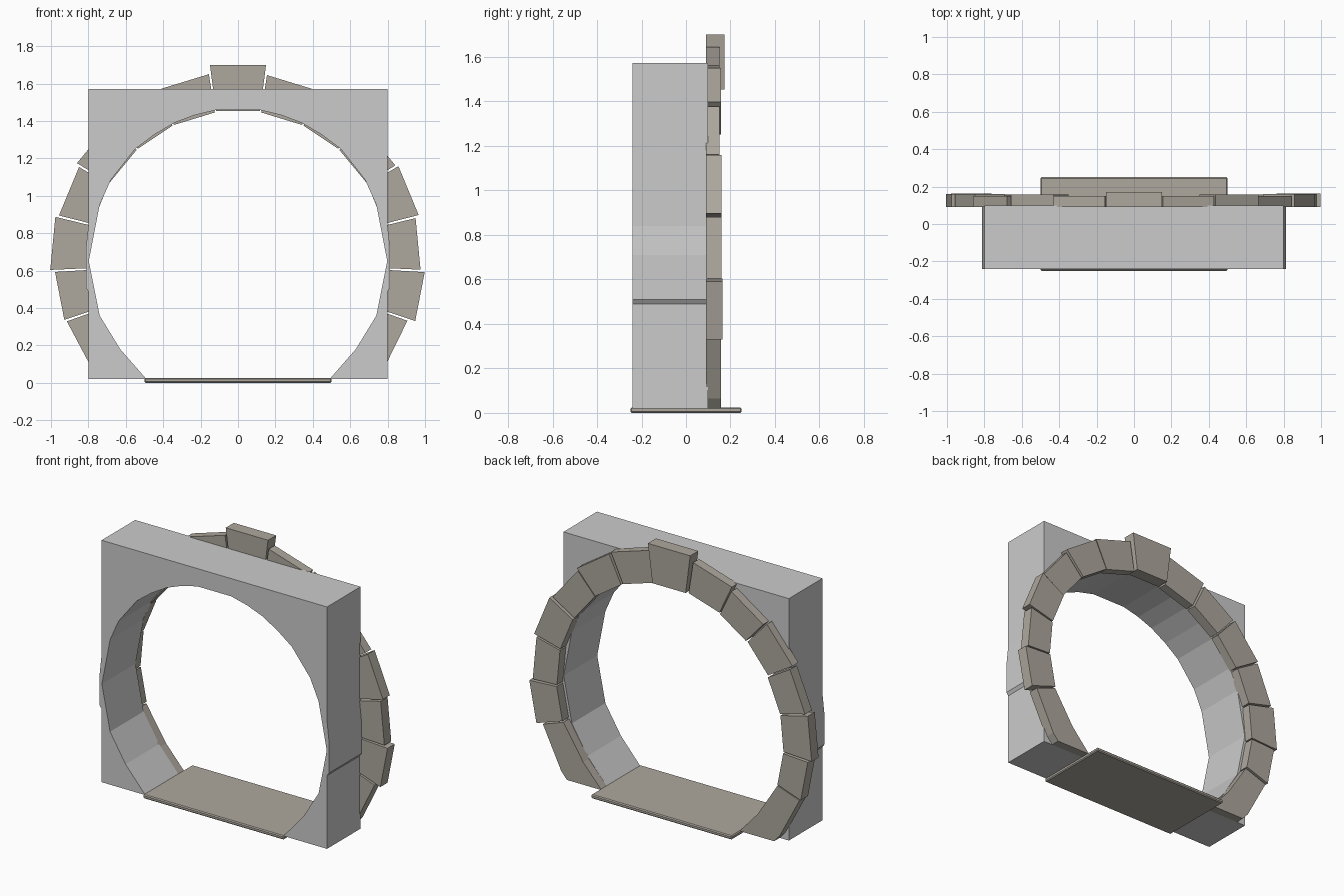
import bpy, bmesh
from math import sin, cos, radians

if "Cube" in bpy.data.objects:
    bpy.data.objects.remove(bpy.data.objects["Cube"])

CZ = 0.65      # height of the arch centre
GAP = 0.35     # half joint between stones, in degrees

stone = bpy.data.materials.new("stone")
stone.diffuse_color = (0.42, 0.39, 0.34, 1)
stone.use_nodes = True
stone.node_tree.nodes["Principled BSDF"].inputs["Base Color"].default_value = stone.diffuse_color


def prism(name, outline, y0, y1, mat=None):
    """Extrude an (x, z) outline from y0 to y1."""
    bm = bmesh.new()
    face = bm.faces.new([bm.verts.new((x, y0, z)) for x, z in outline])
    ext = bmesh.ops.extrude_face_region(bm, geom=[face])
    verts = [v for v in ext["geom"] if isinstance(v, bmesh.types.BMVert)]
    bmesh.ops.translate(bm, verts=verts, vec=(0, y1 - y0, 0))
    bmesh.ops.recalc_face_normals(bm, faces=bm.faces)
    me = bpy.data.meshes.new(name)
    bm.to_mesh(me)
    bm.free()
    ob = bpy.data.objects.new(name, me)
    bpy.context.collection.objects.link(ob)
    if mat:
        me.materials.append(mat)
    return ob


def polar(r, deg, side=1):
    return (side * r * cos(radians(deg)), CZ + r * sin(radians(deg)))


def mirrored(half):
    """Close a half outline across x = 0."""
    return half + [(-x, z) for x, z in reversed(half)]


# Wall: square outside with slight side bulge, arched opening, open at the base
inner = [(0.12, 1.458), (0.235, 1.43), (0.34, 1.39), (0.45, 1.325), (0.55, 1.25),
         (0.68, 1.085), (0.74, 0.95), (0.798, 0.65), (0.74, 0.36),
         (0.63, 0.18), (0.49, 0.02)]
outer = [(0.8, 0.02), (0.8, 0.49), (0.814, 0.51), (0.814, 0.71), (0.8, 0.84), (0.8, 1.572)]
prism("wall", mirrored(inner + outer), -0.24, 0.10)

# Arch stones: per-side outer radii and back depths give the uneven masonry
seams = [81.5, 64.5, 48, 31, 14, -3, -19]
sides = {1: ("right", [1.007, 1.0, 0.985, 0.997, 0.977, 1.0, 0.96]),
         -1: ("left", [1.012, 0.99, 1.008, 0.988, 1.005, 0.98, 0.97])}
depths = [0.15, 0.157, 0.15, 0.16, 0.16, 0.163, 0.157]
for s, (label, radii) in sides.items():
    for i, r in enumerate(radii):
        a = seams[i] - GAP
        if i < 6:
            b = seams[i + 1] + GAP
            pts = [polar(0.805, a, s), polar(r, a, s), polar(r, b, s), polar(0.805, b, s)]
        else:
            # foot stone, cut flat at the floor
            pts = [polar(0.805, a, s), polar(r, a, s), (s * 0.775, 0.065), (s * 0.735, 0.02),
                   (s * 0.49, 0.02), (s * 0.62, 0.165)]
        prism(f"arch_stone_{label}_{i + 1}", pts, 0.09, depths[i], stone)

# Keystone
prism("keystone", [(-0.118, 1.453), (0.118, 1.453), (0.15, 1.70), (-0.15, 1.70)],
      0.09, 0.172, stone)

# Threshold slab with chamfered edges
slab = prism("threshold", [(-0.5, 0), (0.5, 0), (0.5, 0.025), (-0.5, 0.025)],
             -0.25, 0.25, stone)
bev = slab.modifiers.new("chamfer", "BEVEL")
bev.width = 0.006
bev.segments = 1
